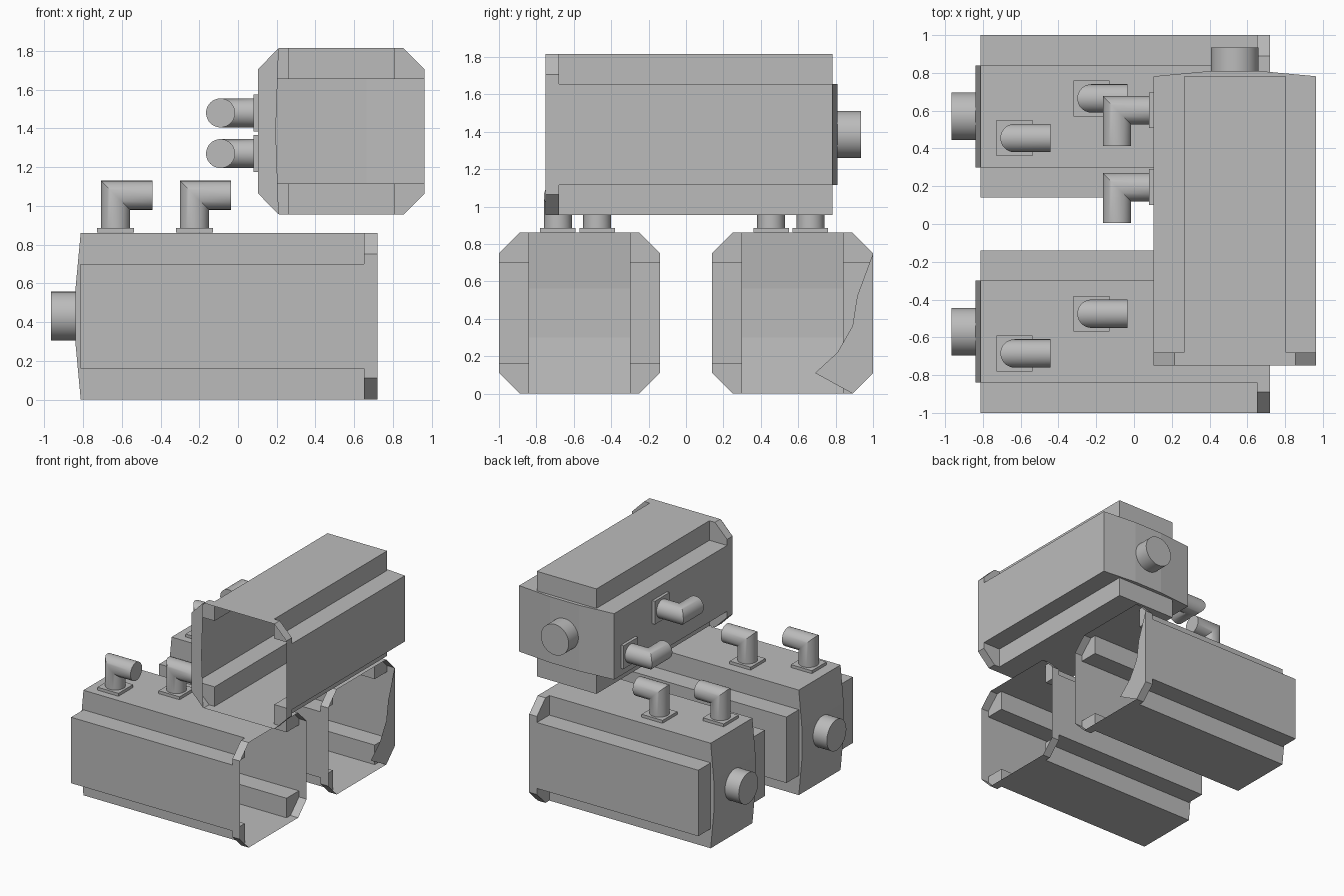
import bpy, bmesh, math
from mathutils import Matrix, Vector

if "Cube" in bpy.data.objects:
    bpy.data.objects.remove(bpy.data.objects["Cube"])

gray = bpy.data.materials.new("plain gray")
gray.use_nodes = True
color = (0.5, 0.5, 0.5, 1)
gray.diffuse_color = color
gray.node_tree.nodes["Principled BSDF"].inputs["Base Color"].default_value = color

HALF, HEIGHT = 0.43, 0.862        # outer size of the housing
MID = HEIGHT / 2
RIB = 0.27                        # half width of the central column
BACK, LIP, OPEN = -0.812, 0.65, 0.72
BULGE = -0.84


def finish(name, bm, matrix, smooth=False, fix=True):
    if fix:
        bmesh.ops.recalc_face_normals(bm, faces=bm.faces)
    mesh = bpy.data.meshes.new(name)
    bm.to_mesh(mesh)
    bm.free()
    obj = bpy.data.objects.new(name, mesh)
    bpy.context.collection.objects.link(obj)
    mesh.materials.append(gray)
    obj.matrix_world = matrix
    if smooth:
        bpy.ops.object.select_all(action='DESELECT')
        obj.select_set(True)
        bpy.context.view_layer.objects.active = obj
        bpy.ops.object.shade_smooth_by_angle(angle=math.radians(35))
    return obj


def ring(bm, x, outline):
    return [bm.verts.new((x, y, z + MID)) for y, z in outline]


def bridge(bm, a, b):
    n = len(a)
    for i in range(n):
        j = (i + 1) % n
        bm.faces.new((a[i], a[j], b[j], b[i]))


def corner_points(points):
    """Repeat one corner's points around all four quadrants."""
    out = []
    for sy, sz in ((1, 1), (-1, 1), (-1, -1), (1, -1)):
        pts = [(y * sy, z * sz) for y, z in points]
        out += pts if sy * sz > 0 else pts[::-1]
    return out


def housing(name, matrix):
    bm = bmesh.new()
    cut = HALF - 0.11
    cross = corner_points([(HALF, RIB), (RIB, RIB), (RIB, HALF)])
    octagon = corner_points([(HALF, cut), (cut, HALF)])
    # stepped walls
    back, lip = ring(bm, BACK, cross), ring(bm, LIP, cross)
    bridge(bm, back, lip)
    # chamfered rim, open at the end
    rim, end = ring(bm, LIP, octagon), ring(bm, OPEN, octagon)
    bridge(bm, rim, end)
    for q in range(4):
        bm.faces.new(lip[q * 3:q * 3 + 3] + [rim[q * 2 + 1], rim[q * 2]])
    # flat ends of the side ribs
    for s in (-1, 1):
        rib = [(s * RIB, -RIB), (s * HALF, -RIB), (s * HALF, RIB), (s * RIB, RIB)]
        bm.faces.new(ring(bm, BACK, rib))
    # bulged end of the central column
    profile = [(BACK, -HALF), (BULGE, -0.13), (BULGE, 0.13), (BACK, HALF)]
    sides = [[bm.verts.new((x, s * RIB, z + MID)) for x, z in profile] for s in (-1, 1)]
    for i in range(3):
        bm.faces.new((sides[0][i], sides[0][i + 1], sides[1][i + 1], sides[1][i]))
    for side in sides:
        bm.faces.new(side)
    bmesh.ops.remove_doubles(bm, verts=bm.verts, dist=0.0005)
    finish(name, bm, matrix)


def shaft(name, matrix):
    bm = bmesh.new()
    tip, base = -0.965, BULGE + 0.004
    place = Matrix.Translation(((tip + base) / 2, 0, MID)) @ Matrix.Rotation(math.pi / 2, 4, 'Y')
    bmesh.ops.create_cone(bm, cap_ends=True, segments=48, radius1=0.126, radius2=0.126,
                          depth=base - tip, matrix=place)
    finish(name, bm, matrix, True)


def connector(name, x, y, matrix):
    # square mounting pad
    bm = bmesh.new()
    pad = Matrix.Translation((x, y, HEIGHT + 0.012)) @ Matrix.Diagonal((0.19, 0.19, 0.024, 1))
    bmesh.ops.create_cube(bm, size=1, matrix=pad)
    finish(name + "_pad", bm, matrix)
    # mitred elbow pipe
    bm = bmesh.new()
    r, top, reach, n = 0.075, 1.055, 0.19, 32
    low, mitre, mouth = [], [], []
    for i in range(n):
        a = math.tau * i / n
        c, s = r * math.cos(a), r * math.sin(a)
        low.append(bm.verts.new((x + c, y + s, HEIGHT + 0.02)))
        mitre.append(bm.verts.new((x + c, y + s, top - c)))
        mouth.append(bm.verts.new((x + reach, y + s, top - c)))
    bridge(bm, low, mitre)
    bridge(bm, mitre, mouth)
    bm.faces.new(low)
    bm.faces.new(mouth)
    finish(name + "_elbow", bm, matrix, True)


def end_plate(name, outline, matrix):
    bm = bmesh.new()
    bm.faces.new([bm.verts.new((OPEN, y, z)) for y, z in outline])
    finish(name, bm, matrix, fix=False)


# three motors: two lying side by side, one raised and turned across them
turned = Matrix(((0, 0, -1, 0.965), (-1, 0, 0, -0.03), (0, 1, 0, 1.385), (0, 0, 0, 1)))
places = {
    "back_motor": Matrix.Translation((0, 0.57, 0)),
    "front_motor": Matrix.Translation((0, -0.57, 0)),
    "upper_motor": turned,
}
for label, m in places.items():
    housing(label + "_housing", m)
    shaft(label + "_shaft", m)
    connector(label + "_rear_connector", -0.632, -0.115, m)
    connector(label + "_middle_connector", -0.225, 0.095, m)

# partial covers over the open ends
end_plate("back_motor_cover", [(0.43, 0.75), (0.345, 0.52), (0.32, 0.36), (0.24, 0.22),
                               (0.12, 0.11), (0.32, 0), (0.43, 0.11)], places["back_motor"])
end_plate("upper_motor_cover", [(0.43, 0.755), (0.32, HEIGHT), (-0.32, HEIGHT),
                                (-0.43, 0.755), (0, 0.77)], turned)
